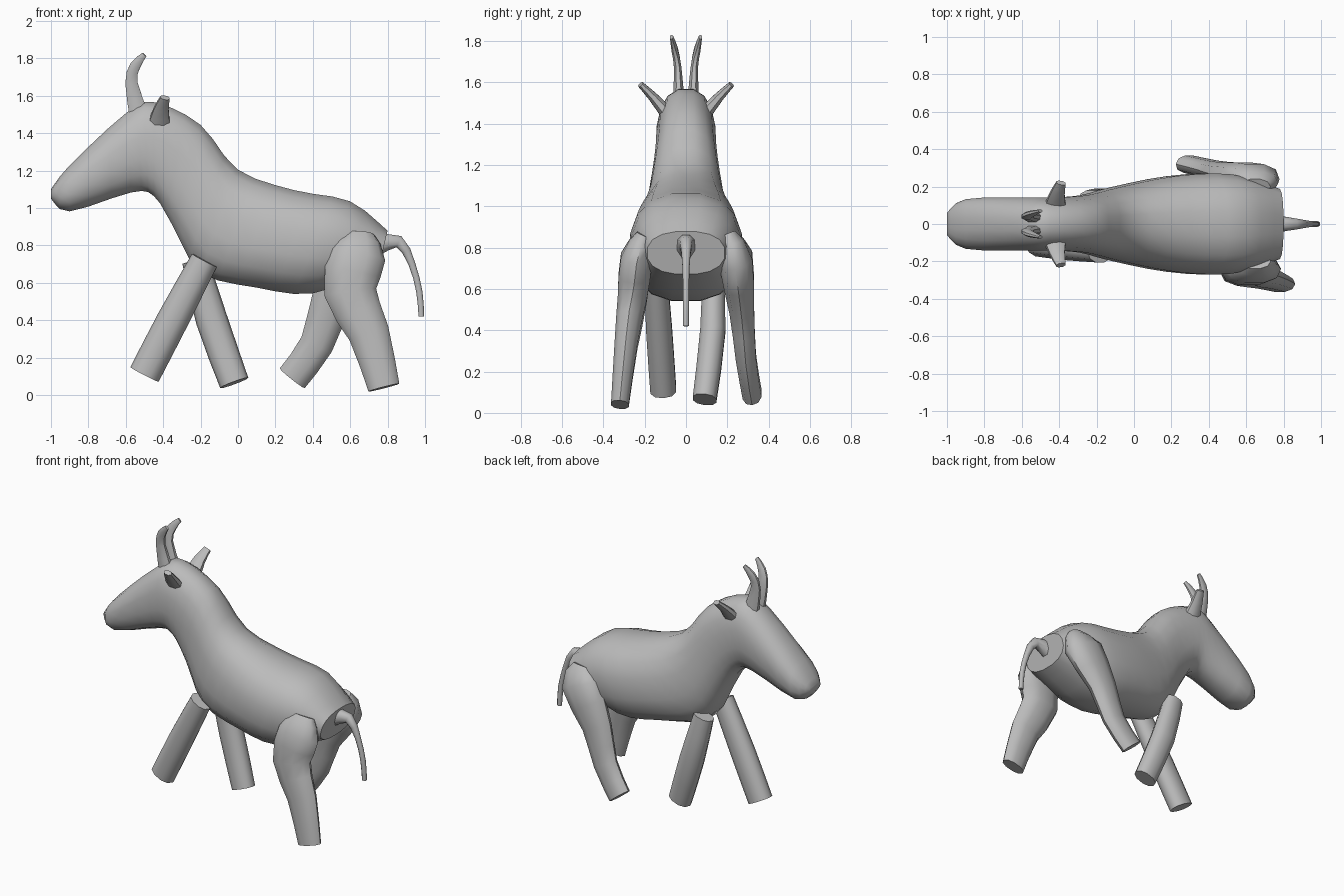
import bpy, bmesh, math
from mathutils import Vector

default_cube = bpy.data.objects.get("Cube")
if default_cube:
    bpy.data.objects.remove(default_cube, do_unlink=True)

GREY = (0.5, 0.5, 0.5, 1)
hide = bpy.data.materials.new("grey hide")
hide.use_nodes = True
hide.diffuse_color = GREY
hide.node_tree.nodes["Principled BSDF"].inputs["Base Color"].default_value = GREY

ALONG = Vector((1, 0, 0))
ACROSS = Vector((0, 1, 0))


def smooth_through(keys, steps):
    """Pass a smooth spline through key tuples of any length."""
    keys = [Vector(key) for key in keys]
    last = len(keys) - 1
    result = []
    for i in range(last):
        before, start = keys[max(i - 1, 0)], keys[i]
        end, after = keys[i + 1], keys[min(i + 2, last)]
        leave, arrive = (end - before) / 2, (after - start) / 2
        for step in range(steps):
            t = step / steps
            blend = t * t * (3 - 2 * t)
            result.append(start.lerp(end, blend)
                          + leave * t * (1 - t) ** 2 - arrive * t * t * (1 - t))
    return result + [keys[last]]


def rounded(value, power):
    return math.copysign(abs(value) ** power, value)


def loft(name, rings, sides, power):
    """Skin a closed tube over rings of (centre, half axis, other half axis)."""
    bm = bmesh.new()
    loops = []
    for centre, u, v in rings:
        angles = [math.tau * (i + 0.5) / sides for i in range(sides)]
        loops.append([bm.verts.new(centre + u * rounded(math.cos(a), power)
                                   + v * rounded(math.sin(a), power))
                      for a in angles])
    for lower, upper in zip(loops, loops[1:]):
        for i in range(sides):
            j = (i + 1) % sides
            bm.faces.new((lower[i], lower[j], upper[j], upper[i]))
    bm.faces.new(loops[0])
    bm.faces.new(loops[-1])
    bmesh.ops.recalc_face_normals(bm, faces=bm.faces)
    mesh = bpy.data.meshes.new(name)
    bm.to_mesh(mesh)
    bm.free()
    mesh.materials.append(hide)
    mesh.shade_smooth()
    mesh.set_sharp_from_angle(angle=math.radians(50))
    part = bpy.data.objects.new(name, mesh)
    bpy.context.collection.objects.link(part)


def limb(name, keys, flatness, side_axis=ACROSS, sides=10, steps=2):
    """Bent tube through (x, y, z, radius) keys, flattened along side_axis."""
    path = smooth_through(keys, steps)
    points = [key.to_3d() for key in path]
    rings = []
    for i, point in enumerate(points):
        ahead = points[min(i + 1, len(points) - 1)]
        tangent = (ahead - points[max(i - 1, 0)]).normalized()
        side = (side_axis - tangent * side_axis.dot(tangent)).normalized()
        radius = path[i][3]
        rings.append((point, side * radius * flatness, tangent.cross(side) * radius))
    loft(name, rings, sides, power=0.9)


def mirrored(keys, side):
    return [(x, y * side, z, radius) for x, y, z, radius in keys]


# Head, neck and trunk sections: top x, top z, bottom x, bottom z, half width
snout = (-1, 1.1, -1, 1.05, .06)
muzzle = (-.9, 1.23, -.9, .98, .135)
forehead = (-.6, 1.51, -.57, 1.08, .145)
poll = (-.45, 1.57, -.45, 1.06, .145)
neck = (-.2, 1.45, -.35, .9, .155)
withers = (0, 1.21, -.2, .65, .2)
back = (.3, 1.1, .1, .57, .26)
loin = (.6, 1.04, .4, .54, .27)
rump = (.8, .88, .75, .67, .19)
sections = smooth_through(
    [snout, muzzle, forehead, poll, neck, withers, back, loin, rump], steps=3)
body_rings = []
for top_x, top_z, bottom_x, bottom_z, half_width in sections:
    top = Vector((top_x, 0, top_z))
    bottom = Vector((bottom_x, 0, bottom_z))
    body_rings.append(((top + bottom) / 2, ACROSS * half_width, (top - bottom) / 2))
loft("body", body_rings, sides=16, power=0.85)

# Horns and ears
horn = [(-.53, .035, 1.5, .055), (-.57, .04, 1.67, .035),
        (-.55, .055, 1.76, .03), (-.5, .07, 1.82, .015)]
ear = [(-.42, .1, 1.46, .035), (-.41, .16, 1.53, .025), (-.39, .22, 1.59, .016)]
for label, side in (("left", 1), ("right", -1)):
    limb("horn_" + label, mirrored(horn, side), flatness=0.55, sides=8)
    limb("ear_" + label, mirrored(ear, side), flatness=1.7, side_axis=ALONG, sides=8)

# Tail arching off the rump
limb("tail", [(.74, 0, .8, .06), (.86, 0, .82, .035), (.93, 0, .7, .02),
              (.97, 0, .55, .018), (.98, 0, .42, .016)], flatness=0.9, sides=8)

# Front legs in mid stride
limb("front_leg_right", [(-.18, -.15, .72, .075), (-.35, -.13, .4, .085),
                         (-.5, -.11, .11, .085)], flatness=0.77)
limb("front_leg_left", [(-.23, .13, .72, .07), (-.14, .13, .4, .085),
                        (-.02, .09, .065, .08)], flatness=0.75)

# Hind legs share a hip and split into opposite strides
hip = [(.65, .2, .86, .08), (.64, .24, .75, .15)]
limb("hind_leg_right", mirrored(hip, -1) + [
    (.6, -.26, .55, .14), (.7, -.29, .33, .11), (.78, -.32, .04, .085)], flatness=0.53)
limb("hind_leg_left", hip + [
    (.5, .27, .5, .11), (.42, .29, .27, .09), (.29, .32, .09, .085)], flatness=0.57)
